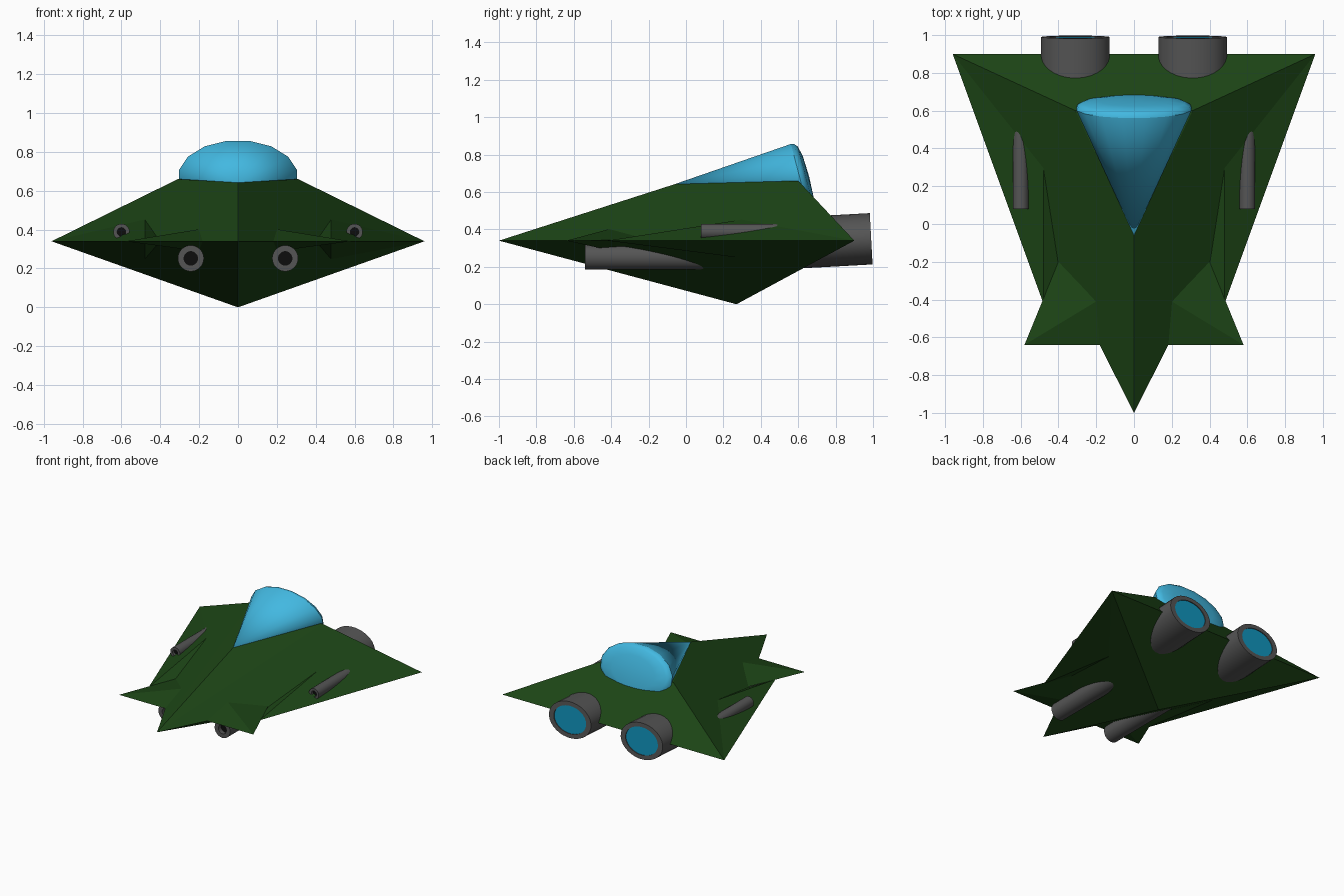
import bpy, bmesh
from math import sin, cos, pi, radians
from mathutils import Vector

if "Cube" in bpy.data.objects:
    bpy.data.objects.remove(bpy.data.objects["Cube"])


def material(name, rgb):
    m = bpy.data.materials.new(name)
    m.diffuse_color = (*rgb, 1)
    m.use_nodes = True
    m.node_tree.nodes["Principled BSDF"].inputs["Base Color"].default_value = m.diffuse_color
    return m


GREEN = material("hull_green", (0.012, 0.06, 0.008))
GLASS = material("canopy_blue", (0.055, 0.48, 0.75))
GREY = material("dark_grey", (0.09, 0.09, 0.09))
BLACK = material("bore_black", (0.004, 0.004, 0.004))
GLOW = material("exhaust_blue", (0.005, 0.29, 0.5))


def finish(bm, name, mats):
    bmesh.ops.recalc_face_normals(bm, faces=bm.faces[:])
    me = bpy.data.meshes.new(name)
    bm.to_mesh(me)
    bm.free()
    for m in mats:
        me.materials.append(m)
    ob = bpy.data.objects.new(name, me)
    bpy.context.collection.objects.link(ob)
    return ob


def faceted(name, points):
    """Flat-sided solid spanned by its corner points."""
    bm = bmesh.new()
    for p in points:
        bm.verts.new(p)
    bmesh.ops.convex_hull(bm, input=bm.verts[:])
    bmesh.ops.dissolve_limit(bm, angle_limit=radians(0.5), verts=bm.verts[:], edges=bm.edges[:])
    return finish(bm, name, [GREEN])


def turned(name, centre, axis, rx, rz, profile, mats, sides=32, angle=35):
    """Elliptical turning along axis; profile = (radius scale, distance).
    The final cap takes the last material."""
    axis = Vector(axis).normalized()
    side = Vector((1, 0, 0))
    up = side.cross(axis)
    bm = bmesh.new()
    rings = []
    for k, d in profile:
        o = Vector(centre) + axis * d
        if k == 0:
            rings.append([bm.verts.new(o)] * sides)
            continue
        rings.append([bm.verts.new(o + side * rx * k * cos(a) + up * rz * k * sin(a))
                      for a in (2 * pi * (i + 0.5) / sides for i in range(sides))])
    for r, q in zip(rings, rings[1:]):
        for i in range(sides):
            j = (i + 1) % sides
            bm.faces.new(list(dict.fromkeys((r[i], r[j], q[j], q[i]))))
    if profile[0][0]:
        bm.faces.new(rings[0])
    if profile[-1][0]:
        bm.faces.new(rings[-1]).material_index = len(mats) - 1
    ob = finish(bm, name, mats)
    bpy.context.view_layer.objects.active = ob
    ob.select_set(True)
    bpy.ops.object.shade_smooth_by_angle(angle=radians(angle))
    ob.select_set(False)
    return ob


# Main delta hull
faceted("hull", [(0, -1, .34), (.96, .9, .34), (-.96, .9, .34), (0, -.06, .642),
                 (.31, .6, .66), (-.31, .6, .66), (0, .27, 0)])

# Canopy: cone widening to a tilted, slightly domed back
base = Vector((0, .61, .67))
back = Vector((0, .19, .05)).normalized()
canopy = turned("canopy", base, back, .31, .197,
                [(1, 0), (.97, .018), (.88, .032), (.6, .045), (0, .05)], [GLASS], 16, 50)
bm = bmesh.new()
bm.from_mesh(canopy.data)
cap = [f for f in bm.faces if len(f.verts) == 16]
cone = bmesh.ops.poke(bm, faces=cap)
cone["verts"][0].co = (0, -.06, .642)
bm.to_mesh(canopy.data)
bm.free()

for s, tag in ((-1, "left"), (1, "right")):
    # Outer wing wedge
    faceted(f"wing_{tag}", [(s * .96, .9, .34), (s * .48, -.42, .34), (s * .48, .3, .453),
                            (s * .48, .3, .247), (s * .4, -.2, .34)])
    # Front winglet
    faceted(f"winglet_{tag}", [(s * .58, -.64, .34), (s * .18, -.64, .34), (s * .4, -.2, .345),
                               (s * .2, -.41, .402), (s * .2, -.41, .289)])
    # Guns with recessed bores
    for part, x, y, z, r, length in (("lower_gun", .243, -.54, .252, .067, .75),
                                     ("upper_gun", .6, .08, .388, .042, .48)):
        turned(f"{part}_{tag}", (s * x, y, z), (0, -1, 0), r, r,
               [(1, -length), (1, 0), (.52, 0), (.52, -r * .5)], [GREY, BLACK])
    # Engine with glowing exhaust
    turned(f"engine_{tag}", (s * .31, .99, .35), (0, .998, .055), .182, .138,
           [(1, -.39), (1, 0), (.77, 0), (.77, -.006)], [GREY, GLOW])
